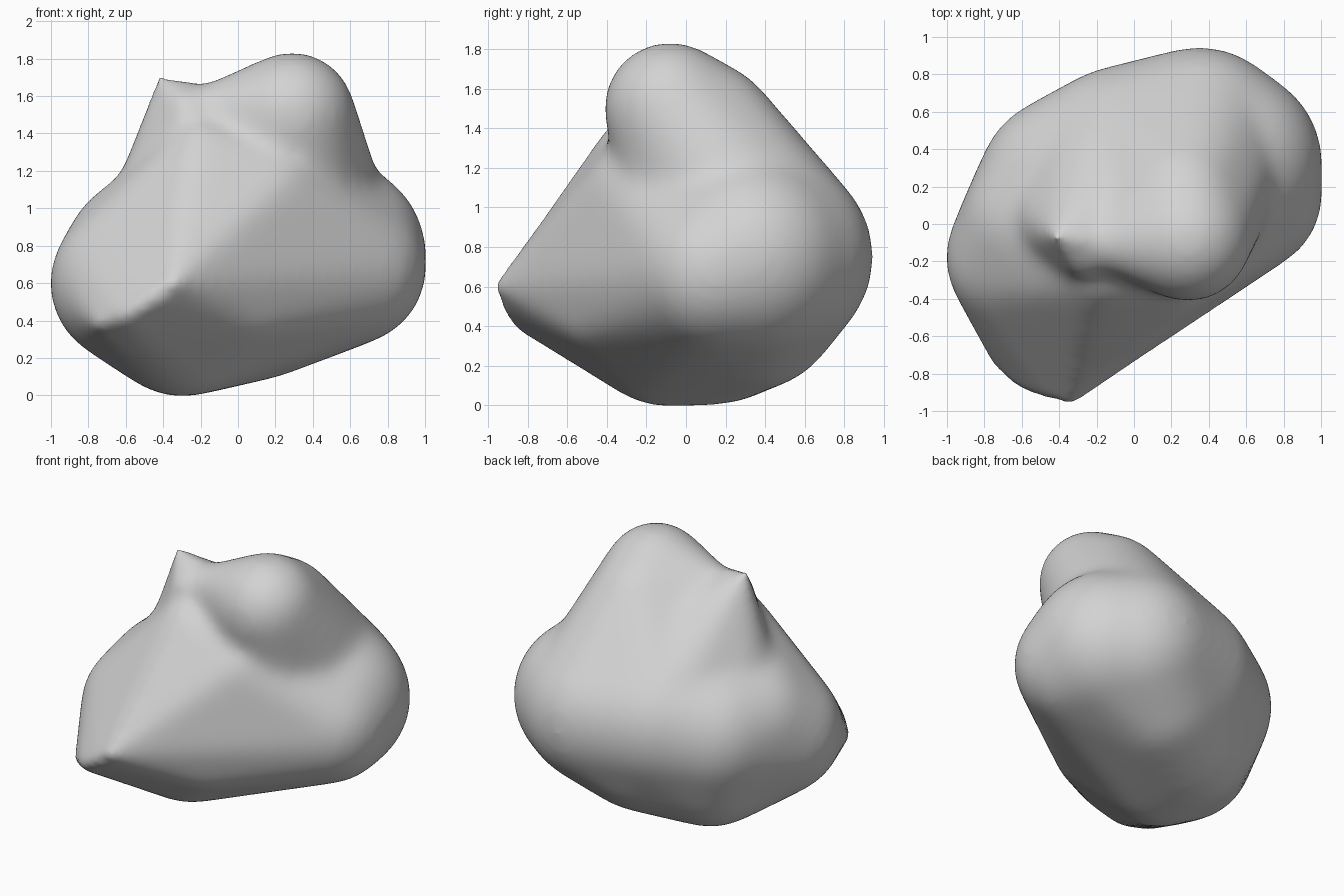
import bpy
import bmesh
from mathutils import Vector, Matrix

cube = bpy.data.objects.get("Cube")
if cube:
    bpy.data.objects.remove(cube, do_unlink=True)

# Single stone colour
stone = bpy.data.materials.new("stone grey")
stone.use_nodes = True
grey = (0.65, 0.65, 0.65, 1.0)
stone.diffuse_color = grey
shader = next(n for n in stone.node_tree.nodes if n.type == "BSDF_PRINCIPLED")
shader.inputs["Base Color"].default_value = grey


def add_hull(target, balls):
    """Wrap a convex skin around balls given as (x, y, z, radius)."""
    points = bmesh.new()
    for x, y, z, radius in balls:
        place = Matrix.Translation((x, y, z))
        bmesh.ops.create_icosphere(points, subdivisions=4, radius=radius, matrix=place)
    hull = bmesh.new()
    for v in points.verts:
        hull.verts.new(v.co)
    points.free()
    bmesh.ops.convex_hull(hull, input=hull.verts[:])
    loose = [v for v in hull.verts if not v.link_faces]
    bmesh.ops.delete(hull, geom=loose, context="VERTS")
    bmesh.ops.recalc_face_normals(hull, faces=hull.faces[:])
    part = bpy.data.meshes.new("hull_part")
    hull.to_mesh(part)
    hull.free()
    target.from_mesh(part)
    bpy.data.meshes.remove(part)


# Masses shared by several parts
saddle = (-0.16, -0.1, 1.52, 0.14)
back_left = (0.35, 0.44, 0.75, 0.51)
back_middle = (-0.05, 0.33, 0.75, 0.52)

# Broad lower body with a pointed front edge
body = [
    back_left, back_middle, (-0.35, 0.2, 0.7, 0.49),
    (0.5, 0.33, 0.75, 0.51), (0.6, 0.15, 0.68, 0.41), (0.86, 0.02, 0.68, 0.11),
    (-0.58, -0.18, 0.6, 0.43), (-0.5, 0, 0.74, 0.43),
    (-0.3, 0.15, 0.45, 0.45), (-0.3, -0.1, 0.42, 0.43), (0.1, 0.35, 0.51, 0.43),
    (0.05, -0.45, 0.45, 0.17),
    (-0.2, -0.28, 1.32, 0.15), (0.2, -0.27, 1.1, 0.22), (-0.38, -0.12, 1.17, 0.15),
    (-0.34, -0.91, 0.6, 0.05), (-0.44, -0.88, 0.53, 0.06),
    (-0.6, -0.82, 0.43, 0.06), (-0.72, -0.71, 0.39, 0.05),
]
# Rounded crown leaning over the front
crown = [
    (0.29, -0.08, 1.5, 0.34), (0.27, 0.12, 1.4, 0.33), saddle,
    (0.35, 0.12, 0.8, 0.33), back_left, back_middle,
]
# Sharp side peak and the slope behind it
peak = [
    (-0.42, -0.07, 1.695, 0.01), (-0.27, -0.2, 1.52, 0.09), saddle,
    (-0.33, 0.08, 0.7, 0.46), back_middle, back_left,
]

bm = bmesh.new()
for group in (body, crown, peak):
    add_hull(bm, group)
hulls = bpy.data.meshes.new("rock_hulls")
bm.to_mesh(hulls)
bm.free()
rock = bpy.data.objects.new("rock", hulls)
bpy.context.collection.objects.link(rock)

# Fuse the masses into one skin
fuse = rock.modifiers.new("fuse", "REMESH")
fuse.mode = "VOXEL"
fuse.voxel_size = 0.025
graph = bpy.context.evaluated_depsgraph_get()
skin = bpy.data.meshes.new_from_object(rock.evaluated_get(graph))
rock.modifiers.clear()
rock.data = skin
bpy.data.meshes.remove(hulls)

# Blend the seams broadly, but keep the peak and front edge crisp
tips = [Vector(t) for t in (
    (-0.42, -0.07, 1.7), (-0.34, -0.92, 0.6), (-0.52, -0.86, 0.48), (-0.72, -0.71, 0.39))]
blend = rock.vertex_groups.new(name="blend")
for v in skin.vertices:
    reach = min((v.co - tip).length for tip in tips)
    blend.add([v.index], min(1, reach / 0.4), "REPLACE")
broad = rock.modifiers.new("broad_blend", "SMOOTH")
broad.factor = 0.5
broad.iterations = 60
broad.vertex_group = "blend"
fine = rock.modifiers.new("fine_blend", "SMOOTH")
fine.factor = 0.5
fine.iterations = 5

skin.materials.clear()
skin.materials.append(stone)
for face in skin.polygons:
    face.material_index = 0
    face.use_smooth = True
